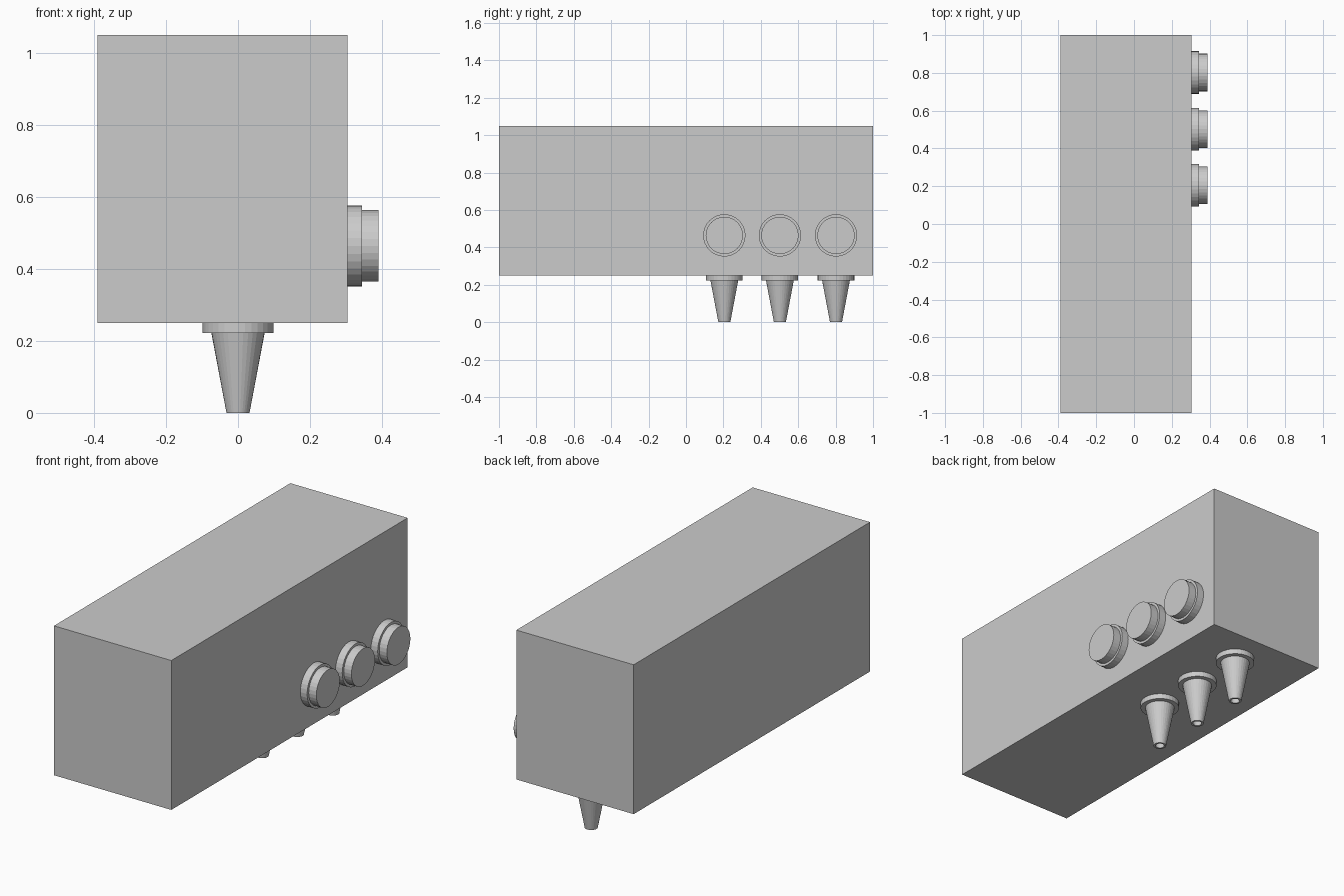
import bpy, bmesh
from math import cos, sin, pi

if "Cube" in bpy.data.objects:
    bpy.data.objects.remove(bpy.data.objects["Cube"])

SIDES = 32
ROW_Y = (0.205, 0.502, 0.802)


def new_object(name, bm):
    bmesh.ops.recalc_face_normals(bm, faces=bm.faces[:])
    mesh = bpy.data.meshes.new(name)
    bm.to_mesh(mesh)
    bm.free()
    obj = bpy.data.objects.new(name, mesh)
    bpy.context.collection.objects.link(obj)
    return obj


def lathe(name, profile, location, rotation=(0, 0, 0)):
    """Revolve (radius, height) points around local z and cap both ends."""
    bm = bmesh.new()
    rings = [[bm.verts.new((r * cos(2 * pi * i / SIDES), r * sin(2 * pi * i / SIDES), h))
              for i in range(SIDES)] for r, h in profile]
    for a, b in zip(rings, rings[1:]):
        for i in range(SIDES):
            j = (i + 1) % SIDES
            bm.faces.new((a[i], a[j], b[j], b[i]))
    bm.faces.new(rings[0])
    bm.faces.new(rings[-1])
    obj = new_object(name, bm)
    obj.location = location
    obj.rotation_euler = rotation
    return obj


# Main housing
bm = bmesh.new()
bmesh.ops.create_cube(bm, size=1)
bmesh.ops.scale(bm, vec=(0.695, 2.0, 0.8), verts=bm.verts)
body = new_object("housing", bm)
body.location = (-0.0425, 0, 0.65)

# Stepped knob: wide base ring and narrower cap
knob = [(0.113, 0), (0.113, 0.04), (0.0995, 0.04), (0.0995, 0.085)]
# Nozzle: mounting flange, tapered body, bored tip
nozzle = [(0.098, 0.25), (0.098, 0.222), (0.074, 0.222), (0.032, 0),
          (0.022, 0), (0.03, 0.05)]

for n, y in enumerate(ROW_Y, 1):
    lathe(f"knob_{n}", knob, (0.305, y, 0.464), (0, pi / 2, 0))
    lathe(f"nozzle_{n}", nozzle, (0, y, 0))
